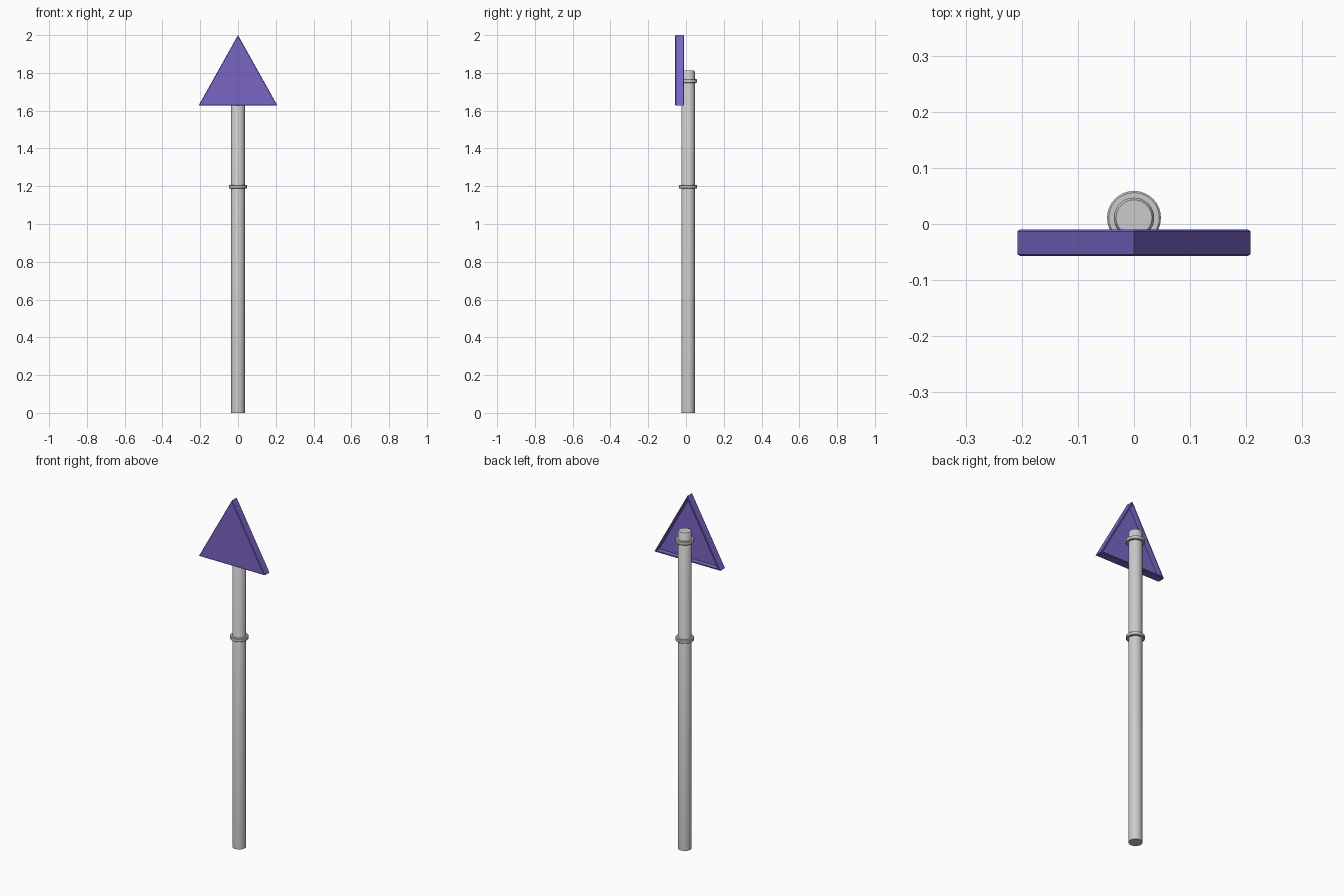
import bpy, bmesh, math
from mathutils import Vector

if "Cube" in bpy.data.objects:
    bpy.data.objects.remove(bpy.data.objects["Cube"])

POLE_Y = 0.011


def add_object(name, bm, color=None, smooth=False):
    bmesh.ops.recalc_face_normals(bm, faces=bm.faces)
    mesh = bpy.data.meshes.new(name)
    bm.to_mesh(mesh)
    bm.free()
    obj = bpy.data.objects.new(name, mesh)
    bpy.context.collection.objects.link(obj)
    if color:
        mat = bpy.data.materials.new(name + "_paint")
        mat.diffuse_color = color
        mat.use_nodes = True
        mat.node_tree.nodes["Principled BSDF"].inputs["Base Color"].default_value = mat.diffuse_color
        mesh.materials.append(mat)
    if smooth:
        bpy.ops.object.select_all(action='DESELECT')
        obj.select_set(True)
        bpy.context.view_layer.objects.active = obj
        bpy.ops.object.shade_smooth_by_angle(angle=math.radians(35))
    return obj


def lathe(name, profile, steps=32):
    """Spin a (radius, z) profile around the pole axis."""
    bm = bmesh.new()
    verts = [bm.verts.new((r, POLE_Y, z)) for r, z in profile]
    edges = [bm.edges.new(pair) for pair in zip(verts, verts[1:])]
    bmesh.ops.spin(bm, geom=verts + edges, cent=(0, POLE_Y, 0), axis=(0, 0, 1),
                   angle=math.tau, steps=steps)
    bmesh.ops.remove_doubles(bm, verts=bm.verts, dist=1e-5)
    return add_object(name, bm, smooth=True)


# Pole with a softly edged cap
lathe("pole", [(0, 0), (0.036, 0), (0.036, 1.806), (0.032, 1.812), (0, 1.812)])

# Clamp bands around the pole
for name, z in (("middle_band", 1.197), ("upper_band", 1.757)):
    lathe(name, [(0.034, z - 0.01), (0.045, z - 0.01), (0.048, z - 0.007),
                 (0.048, z + 0.007), (0.045, z + 0.01), (0.034, z + 0.01),
                 (0.034, z - 0.01)])

# Triangular sign: eased front and back outlines, hollow tray behind
FRONT, BACK = -0.057, -0.010
bm = bmesh.new()
face = bm.faces.new([bm.verts.new((x, FRONT, z))
                     for x, z in ((-0.208, 1.628), (0.208, 1.628), (0, 2.0))])
ext = bmesh.ops.extrude_face_region(bm, geom=[face], use_keep_orig=True)
moved = [g for g in ext["geom"] if isinstance(g, bmesh.types.BMVert)]
bmesh.ops.translate(bm, verts=moved, vec=(0, BACK - FRONT, 0))
bmesh.ops.recalc_face_normals(bm, faces=bm.faces)
outline = [e for e in bm.edges
           if abs(e.verts[0].co.y - e.verts[1].co.y) < 1e-5]
bmesh.ops.bevel(bm, geom=outline, offset=0.003, segments=1, affect='EDGES')
back = max(bm.faces, key=lambda f: f.calc_center_median().y)
bmesh.ops.inset_region(bm, faces=[back], thickness=0.009)
bm.faces.ensure_lookup_table()
pushed = bmesh.ops.extrude_discrete_faces(bm, faces=[back])["faces"]
bmesh.ops.translate(bm, verts=pushed[0].verts[:], vec=Vector((0, -0.03, 0)))
add_object("triangle_sign", bm, color=(0.19, 0.13, 0.55, 1))
